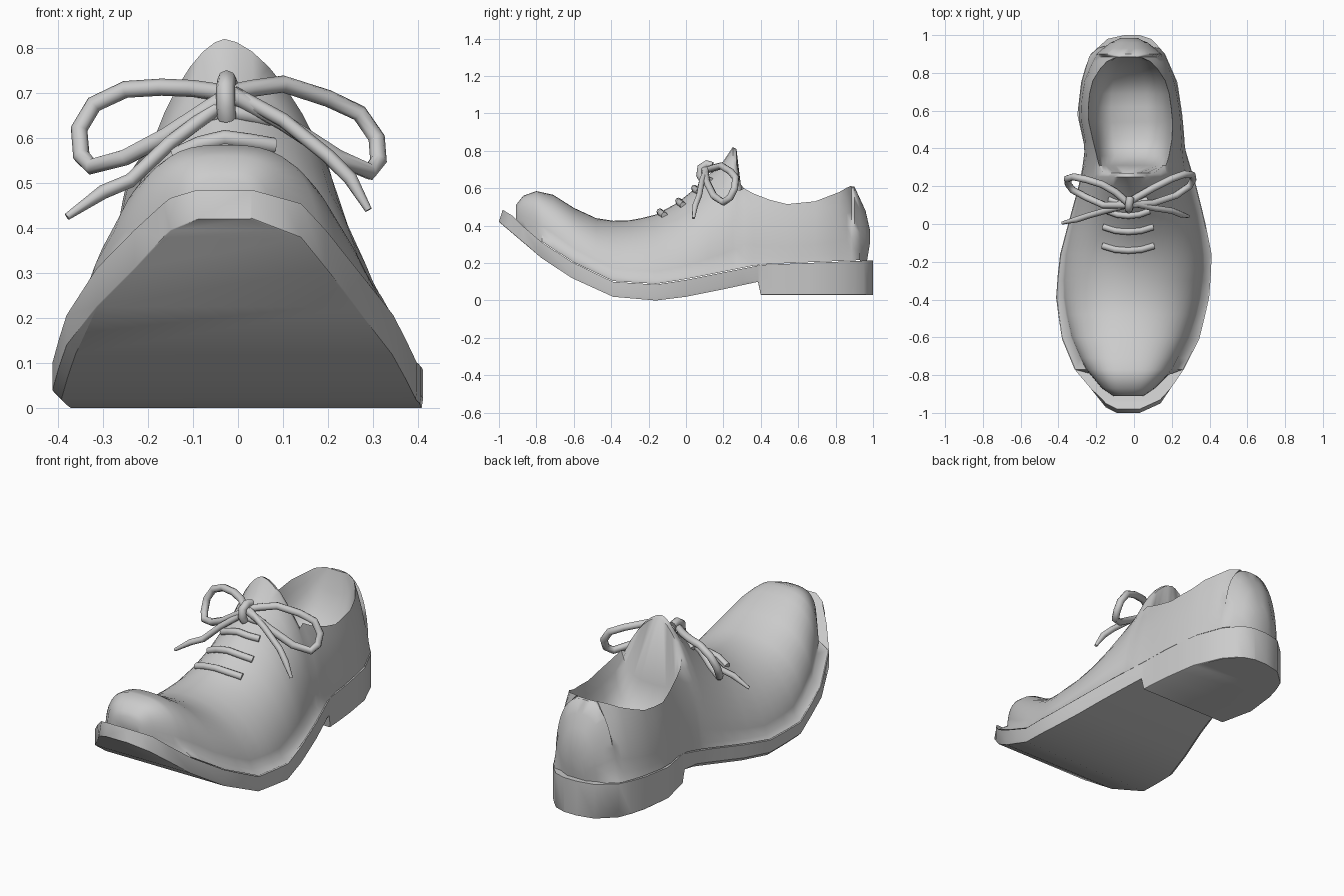
import bpy, bmesh, math

if "Cube" in bpy.data.objects:
    bpy.data.objects.remove(bpy.data.objects["Cube"])

grey = bpy.data.materials.new("plain grey")
grey.use_nodes = True
COLOUR = (0.6, 0.6, 0.6, 1)
grey.diffuse_color = COLOUR
grey.node_tree.nodes["Principled BSDF"].inputs["Base Color"].default_value = COLOUR

CX = -0.03      # middle line of the shoe
HALF = 12       # points from the sole edge to the middle line
RIM = 6         # point that becomes the collar


def table(*pts):
    """Piecewise linear function through (y, value) points."""
    def f(y):
        if y <= pts[0][0]:
            return pts[0][1]
        for (a, u), (b, v) in zip(pts, pts[1:]):
            if y <= b:
                return u + (v - u) * (y - a) / (b - a)
        return pts[-1][1]
    return f


# Outlines and side profiles along the length
sole_left = table((-1, -.09), (-.97, -.15), (-.87, -.23), (-.78, -.31), (-.6, -.385), (-.37, -.415),
                  (-.15, -.39), (.25, -.28), (.4, -.26), (.58, -.3), (.75, -.28), (.89, -.24),
                  (.98, -.14), (1, -.05))
sole_right = table((-1, .03), (-.95, .14), (-.76, .27), (-.6, .35), (-.38, .4), (-.17, .413),
                   (.02, .375), (.2, .33), (.4, .27), (.55, .26), (.75, .23), (.91, .16), (.98, .09), (1, .03))
sole_bottom = table((-1, .42), (-.77, .225), (-.61, .12), (-.39, .02), (-.16, 0), (0, .02), (.2, .06), (.385, .1))
sole_top = table((-1, .485), (-.91, .43), (-.77, .31), (-.6, .2), (-.39, .1), (-.16, .085),
                 (0, .11), (.2, .15), (.4, .19), (1, .215))
upper_left = table((-.91, -.11), (-.87, -.17), (-.75, -.27), (-.57, -.35), (-.35, -.385), (-.15, -.37),
                   (.25, -.275), (.4, -.255), (.58, -.29), (.75, -.27), (.89, -.215), (.96, -.13), (.985, -.08))
upper_right = table((-.91, .05), (-.87, .11), (-.78, .2), (-.57, .31), (-.4, .355), (-.2, .38),
                    (.02, .35), (.25, .285), (.4, .26), (.58, .25), (.75, .22), (.89, .16), (.96, .08), (.985, .03))
crest = table((-.91, .51), (-.87, .56), (-.8, .585), (-.71, .565), (-.61, .5), (-.48, .44), (-.35, .42),
              (-.24, .44), (-.16, .46), (-.05, .52), (.05, .6), (.12, .67), (.2, .745), (.25, .82),
              (.27, .81), (.31, .6), (.4, .55), (.54, .515), (.69, .53), (.82, .58), (.88, .615),
              (.9, .61), (.96, .48), (.985, .37))
roundness = table((-.9, 3.1), (-.7, 2.5), (-.35, 2), (0, 1.7), (.27, 1.65), (.85, 2.6), (1, 2.6))
insole = table((.3, .5), (.36, .3), (.45, .25), (.7, .28), (.8, .36), (.86, .5), (.885, .61))
collar_lean = table((.3, .36), (.4, .22), (.5, .17), (.7, .17), (.8, .23), (.86, .42), (.89, .72))


def finish(obj, angle):
    obj.data.materials.clear()
    obj.data.materials.append(grey)
    bpy.ops.object.select_all(action="DESELECT")
    obj.select_set(True)
    bpy.context.view_layer.objects.active = obj
    bpy.ops.object.shade_smooth_by_angle(angle=math.radians(angle))


def loft(name, rows, angle):
    """Closed skin over a series of equal closed sections."""
    bm = bmesh.new()
    grid = [[bm.verts.new(p) for p in row] for row in rows]
    n = len(grid[0])
    for a, b in zip(grid, grid[1:]):
        for j in range(n):
            k = (j + 1) % n
            bm.faces.new((a[j], a[k], b[k], b[j]))
    bm.faces.new(grid[0])
    bm.faces.new(grid[-1])
    bmesh.ops.recalc_face_normals(bm, faces=bm.faces)
    mesh = bpy.data.meshes.new(name)
    bm.to_mesh(mesh)
    bm.free()
    obj = bpy.data.objects.new(name, mesh)
    bpy.context.collection.objects.link(obj)
    finish(obj, angle)


def upper_section(y):
    base, top, n = sole_top(y) - .02, crest(y), roundness(y)
    half = []
    for i in range(HALF + 1):
        if not .3 < y < .89:                    # closed arch
            a = i / HALF * math.pi / 2
            x = max(math.cos(a), 0) ** (2 / n)
            z = base + (top - base) * math.sin(a) ** (2 / n)
        elif i <= RIM:                          # outer wall up to the collar
            t = i / RIM
            x, z = 1 - collar_lean(y) * t * t, base + (top - base) * t
        else:                                   # lining down to the insole
            a = (i - RIM) / (HALF - RIM) * math.pi / 2
            x = (.97 - collar_lean(y)) * max(math.cos(a), 0) ** .6
            z = top - (top - insole(y)) * math.sin(a)
        # Curved back of the heel counter
        lean = .02 * max(0, 1 - (z - base) / .12) if y > .95 else 0
        half.append((x, y - lean, z))
    wl, wr = upper_left(y) - CX, upper_right(y) - CX
    section = ([(CX + x * wl, v, z) for x, v, z in half]
               + [(CX + x * wr, v, z) for x, v, z in half[-2::-1]])
    if -.8 < y < .95:                           # welt flaring out to the sole edge
        section[0] = (sole_left(y) + .004, y, sole_top(y) + .004)
        section[-1] = (sole_right(y) - .004, y, sole_top(y) + .004)
    return section


def surface_z(x, y):
    w = (upper_right(y) if x > CX else upper_left(y)) - CX
    n, base = roundness(y), sole_top(y) - .02
    return base + (crest(y) - base) * (1 - abs((x - CX) / w) ** n) ** (1 / n)


# Upper with vamp, tongue, collar and lining
stations = (-.91, -.895, -.87, -.8, -.77, -.71, -.6, -.48, -.39, -.3, -.24, -.16, -.05, .05, .12, .2, .25, .27,
            .31, .36, .45, .54, .62, .69, .76, .82, .86, .885, .9, .93, .96, .985)
loft("upper", [upper_section(y) for y in stations], 60)


# Sole and heel
def sole_section(y, bottom):
    l, r, top = sole_left(y), sole_right(y), sole_top(y)
    slant = .02 if y < -.9 else 0
    edge = bottom + .02 if -.7 < y < .38 else bottom + .002
    return [(l + (edge - bottom), y, bottom), (l, y, edge), (l, y + slant, top),
            (r, y + slant, top), (r, y, edge), (r - .003, y, bottom)]


front = (-1, -.97, -.95, -.87, -.77, -.61, -.5, -.39, -.27, -.16, 0, .1, .2, .3, .385)
back = (.4, .48, .58, .66, .75, .83, .9, .95, .98, 1)
loft("sole_and_heel", [sole_section(y, sole_bottom(y)) for y in front]
     + [sole_section(y, .03) for y in back], 35)


def cord(name, points, radius=.016, tip=1):
    curve = bpy.data.curves.new(name, "CURVE")
    curve.dimensions = "3D"
    curve.bevel_depth = radius
    curve.bevel_resolution = 2
    curve.use_fill_caps = True
    spline = curve.splines.new("POLY")
    spline.points.add(len(points) - 1)
    for p, co in zip(spline.points, points):
        p.co = (*co, 1)
    spline.points[-1].radius = tip
    obj = bpy.data.objects.new(name, curve)
    bpy.context.collection.objects.link(obj)
    bpy.ops.object.select_all(action="DESELECT")
    obj.select_set(True)
    bpy.context.view_layer.objects.active = obj
    bpy.ops.object.convert(target="MESH")
    finish(bpy.context.object, 65)


# Straight lacing bars across the instep
for k, (y, reach) in enumerate(((-.135, .135), (-.035, .13), (.05, .11), (.11, .1))):
    pts = [(CX + s * reach, y + dy) for s, dy in ((-1, .02), (-.5, 0), (0, -.005), (.5, 0), (1, .02))]
    cord(f"lace_bar_{k + 1}", [(x, v, surface_z(x, v) + .004) for x, v in pts], .018)

# Bow loops, tails and knot
cord("bow_loop_right", [(-.03, .11, .7), (-.1, .17, .71), (-.17, .21, .713), (-.25, .235, .708), (-.32, .25, .675),
                        (-.353, .24, .62), (-.348, .21, .56), (-.325, .18, .537), (-.25, .14, .557),
                        (-.16, .1, .605), (-.03, .1, .69)], .019)
cord("bow_loop_left", [(-.02, .12, .7), (.03, .15, .71), (.1, .19, .72), (.2, .24, .688), (.27, .265, .655),
                       (.308, .26, .6), (.312, .235, .55), (.293, .2, .525), (.22, .15, .557),
                       (.1, .11, .635), (-.02, .1, .7)], .019)
cord("lace_tail_right", [(-.03, .1, .68), (-.15, .07, .59), (-.24, .045, .505), (-.3, .025, .48), (-.38, .005, .425)],
     tip=.5)
cord("lace_tail_left", [(-.01, .11, .7), (.1, .085, .64), (.2, .07, .56), (.25, .05, .51), (.29, .04, .44)],
     tip=.5)
cord("bow_knot", [(-.02, .14, .72), (-.025, .11, .73), (-.028, .08, .71), (-.027, .075, .67), (-.025, .09, .645)], .021)
